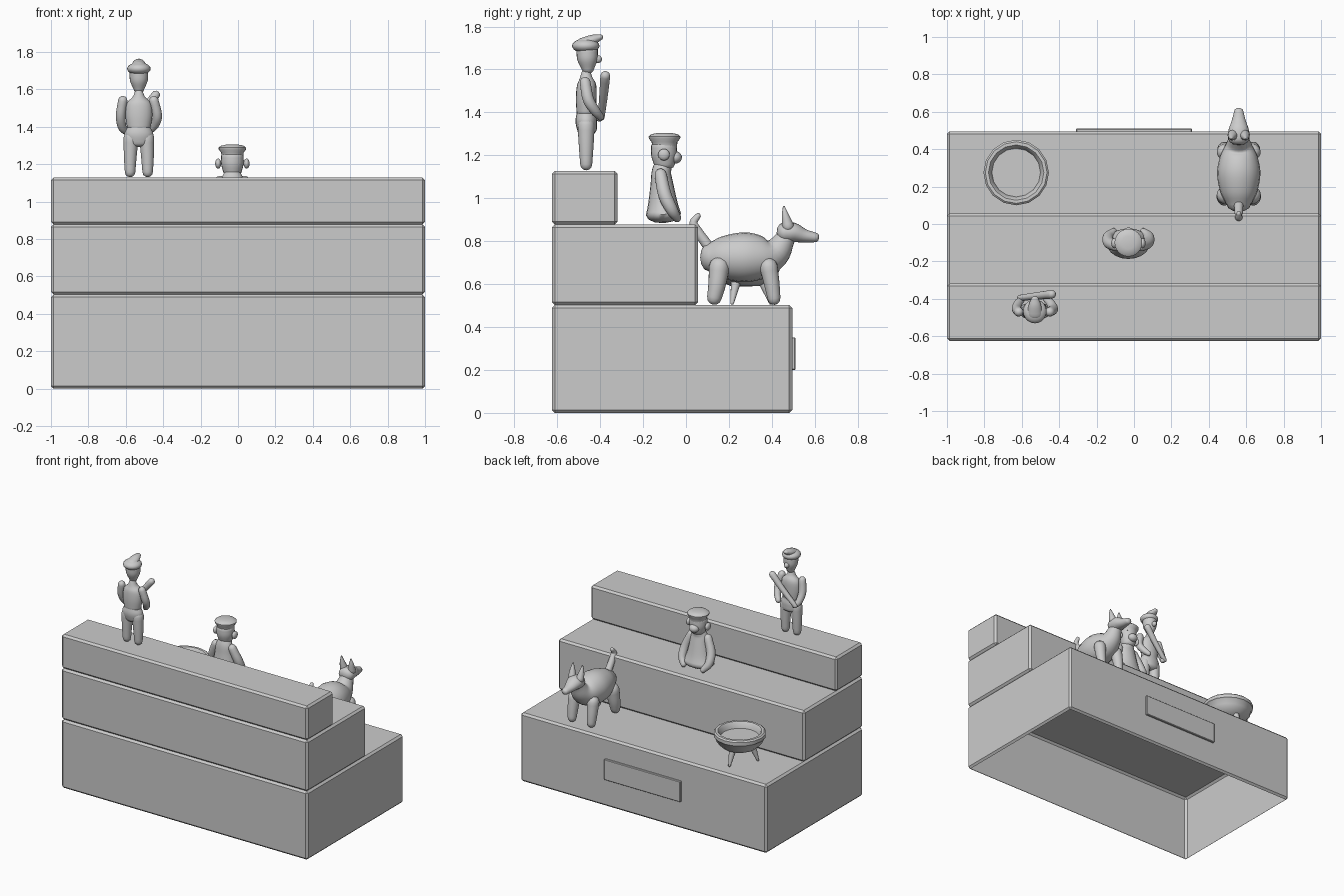
import bpy, bmesh, math
from mathutils import Vector

if "Cube" in bpy.data.objects:
    bpy.data.objects.remove(bpy.data.objects["Cube"])


def finish(bm, name, angle=40):
    bmesh.ops.recalc_face_normals(bm, faces=bm.faces)
    me = bpy.data.meshes.new(name)
    bm.to_mesh(me)
    bm.free()
    ob = bpy.data.objects.new(name, me)
    bpy.context.collection.objects.link(ob)
    if angle:
        bpy.ops.object.select_all(action='DESELECT')
        ob.select_set(True)
        bpy.context.view_layer.objects.active = ob
        bpy.ops.object.shade_smooth_by_angle(angle=math.radians(angle))
    return ob


def block(name, x, y, z, bevel, open_bottom=False):
    """Bevelled box from (min, max) ranges."""
    bm = bmesh.new()
    bmesh.ops.create_cube(bm, size=1)
    for v in bm.verts:
        v.co = [a[0] + (c + .5) * (a[1] - a[0]) for a, c in zip((x, y, z), v.co)]
    bmesh.ops.bevel(bm, geom=bm.edges[:], offset=bevel, segments=1, affect='EDGES')
    bmesh.ops.recalc_face_normals(bm, faces=bm.faces)
    if open_bottom:
        low = [f for f in bm.faces if f.normal.z < -.99]
        bmesh.ops.delete(bm, geom=low, context='FACES_ONLY')
    me = bpy.data.meshes.new(name)
    bm.to_mesh(me)
    bm.free()
    bpy.context.collection.objects.link(bpy.data.objects.new(name, me))


def skin(bm, rings):
    for a, b in zip(rings, rings[1:]):
        n = max(len(a), len(b))
        for i in range(n):
            j = (i + 1) % n
            if len(a) == 1:
                bm.faces.new((a[0], b[i], b[j]))
            elif len(b) == 1:
                bm.faces.new((a[i], a[j], b[0]))
            else:
                bm.faces.new((a[i], a[j], b[j], b[i]))


def tube(name, pts, cap=1.0, segs=20, steps=4):
    """Rounded tapering form along points (x, y, z, radius, sideways stretch)."""
    P = [Vector(p if len(p) == 5 else (*p, 1)) for p in pts]
    E = [2 * P[0] - P[1]] + P + [2 * P[-1] - P[-2]]
    path = []
    for i in range(1, len(E) - 2):
        a, b, c, d = E[i - 1:i + 3]
        for k in range(steps):
            t = k / steps
            path.append(.5 * (2 * b + (c - a) * t + (2 * a - 5 * b + 4 * c - d) * t * t
                              + (3 * b - a - 3 * c + d) * t ** 3))
    path.append(P[-1])
    bm = bmesh.new()
    rings = []
    ref = Vector((1, 0, 0))
    if abs((P[-1] - P[0]).xyz[0]) > .1:
        ref = Vector((0, 1, 0))

    def ring(c, t, r, w):
        if r < 1e-5:
            return [bm.verts.new(c)]
        s = (ref - ref.dot(t) * t).normalized()
        u = t.cross(s)
        return [bm.verts.new(c + r * (w * math.cos(q) * s + math.sin(q) * u))
                for q in (2 * math.pi * i / segs for i in range(segs))]

    n = len(path)
    for i, p in enumerate(path):
        c, r, w = Vector(p[:3]), p[3], p[4]
        t = (Vector(path[min(i + 1, n - 1)][:3]) - Vector(path[max(i - 1, 0)][:3])).normalized()
        angles = [0]
        if i == 0:
            angles = [-90, -60, -30, 0]
        elif i == n - 1:
            angles = [0, 30, 60, 90]
        for a in map(math.radians, angles):
            rings.append(ring(c + t * r * cap * math.sin(a), t, r * math.cos(a), w))
    skin(bm, rings)
    return finish(bm, name, 60)


def ball(name, loc, scale):
    bm = bmesh.new()
    bmesh.ops.create_uvsphere(bm, u_segments=20, v_segments=12, radius=1)
    for v in bm.verts:
        v.co = Vector([l + c * s for l, c, s in zip(loc, v.co, scale)])
    return finish(bm, name, 60)


def lathe(name, x, y, prof, segs=16):
    bm = bmesh.new()
    rings = []
    for r, z in prof:
        k = 1 if r == 0 else segs
        rings.append([bm.verts.new((x + r * math.cos(2 * math.pi * i / segs),
                                    y + r * math.sin(2 * math.pi * i / segs), z)) for i in range(k)])
    skin(bm, rings)
    return finish(bm, name, 35)


# stepped plinth, hollow underneath, with a plaque on the back
block("lower_step", (-1, 1), (-.625, .495), (0, .503), .014, True)
block("middle_step", (-1, 1), (-.625, .057), (.503, .878), .014, True)
block("upper_step", (-1, 1), (-.625, -.318), (.878, 1.128), .014, True)
block("plaque", (-.31, .31), (.488, .51), (.2, .352), .004)

# footed bowl
bx, by = -.63, .275
lathe("bowl", bx, by, [(0, .588), (.07, .592), (.12, .615), (.155, .65), (.168, .685), (.175, .69),
                       (.175, .715), (.165, .724), (.148, .724), (.14, .715), (.13, .68), (0, .68)])
for a in (90, 210, 330):
    c, s = math.cos(math.radians(a)), math.sin(math.radians(a))
    tube("bowl_foot", [(bx + .085 * c, by + .085 * s, .61, .024),
                       (bx + .12 * c, by + .12 * s, .513, .009)], segs=10)

# dog
dx = .56
tube("dog_body", [(dx, .105, .725, .065), (dx, .17, .725, .098), (dx, .27, .725, .116),
                  (dx, .36, .728, .1), (dx, .42, .75, .07), (dx, .455, .80, .05),
                  (dx, .475, .835, .042)], cap=.6)
tube("dog_head", [(dx, .455, .84, .047, 1.2), (dx, .5, .84, .046, 1.2), (dx, .55, .825, .032, 1.2),
                  (dx, .605, .817, .022, 1.1)], cap=.7)
tube("dog_tail", [(dx, .13, .74, .026), (dx, .055, .845, .022), (dx, .035, .885, .019),
                  (dx, .056, .918, .013)])
for s in (-1, 1):
    tube("dog_ear", [(dx + s * .032, .475, .87, .028), (dx + s * .037, .463, .92, .017),
                     (dx + s * .038, .456, .96, .005)], segs=12)
    tube("dog_front_leg", [(dx + s * .075, .385, .68, .042), (dx + s * .078, .4, .6, .036),
                           (dx + s * .078, .41, .533, .03)])
    tube("dog_hind_leg", [(dx + s * .07, .155, .68, .048), (dx + s * .078, .145, .6, .041),
                          (dx + s * .078, .132, .537, .034)])

# seated monkey with a round cap
mx = -.03
tube("monkey_body", [(mx, -.105, .925, .082, 1.4), (mx, -.108, .98, .068, 1.3),
                     (mx, -.112, 1.06, .054, 1.3), (mx, -.115, 1.115, .046, 1.35),
                     (mx, -.108, 1.15, .042, 1.1)], cap=.5)
tube("monkey_head", [(mx, -.1, 1.155, .048), (mx, -.102, 1.2, .06), (mx, -.103, 1.245, .06)], cap=.5)
ball("monkey_muzzle", (mx, -.05, 1.19), (.036, .031, .029))
lathe("monkey_cap", mx, -.1, [(0, 1.24), (.058, 1.24), (.06, 1.262), (.073, 1.278), (.074, 1.288),
                              (.062, 1.298), (.035, 1.304), (0, 1.305)], 24)
for s in (-1, 1):
    ball("monkey_ear", (mx + s * .076, -.103, 1.203), (.016, .027, .027))
    tube("monkey_arm", [(mx + s * .066, -.118, 1.11, .028), (mx + s * .103, -.1, 1.02, .031),
                        (mx + s * .108, -.068, .95, .028), (mx + s * .08, -.042, .908, .02)])

# standing figure with a cap and a stick
fx, fy = -.53, -.465
tube("figure_hips", [(fx, fy + .005, 1.315, .045, 1.5), (fx, fy, 1.36, .05, 1.55),
                     (fx, fy, 1.4, .043, 1.4)], cap=.5)
tube("figure_torso", [(fx, fy, 1.39, .044, 1.4), (fx, fy, 1.46, .048, 1.5),
                      (fx, fy + .002, 1.525, .045, 1.45), (fx, fy, 1.56, .03, 1.1),
                      (fx, fy, 1.59, .02)], cap=.4)
tube("figure_head", [(fx, fy + .008, 1.6, .028), (fx, fy + .006, 1.645, .047),
                     (fx, fy + .004, 1.69, .05)], cap=.7)
ball("figure_nose", (fx, fy + .052, 1.648), (.017, .022, .019))
ball("figure_cap", (fx, fy - .002, 1.71), (.063, .064, .034))
tube("figure_cap_crest", [(fx, fy - .02, 1.72, .026, 1.6), (fx, fy + .03, 1.738, .024, 1.4),
                          (fx, fy + .065, 1.75, .014, 1.4)])
for s in (-1, 1):
    tube("figure_leg", [(fx + s * .042, fy, 1.34, .04), (fx + s * .046, fy, 1.24, .034),
                        (fx + s * .047, fy, 1.158, .028)])
tube("left_arm", [(fx - .086, fy - .005, 1.54, .025), (fx - .097, fy + .01, 1.46, .026),
                  (fx - .09, fy + .04, 1.4, .023), (fx - .07, fy + .062, 1.375, .018)])
tube("right_arm", [(fx + .08, fy - .005, 1.54, .025), (fx + .098, fy + .01, 1.46, .026),
                   (fx + .085, fy + .04, 1.41, .023), (fx + .06, fy + .065, 1.38, .018)])
tube("stick", [(-.61, -.395, 1.378, .016), (-.515, -.384, 1.48, .02), (-.44, -.376, 1.57, .023)])
